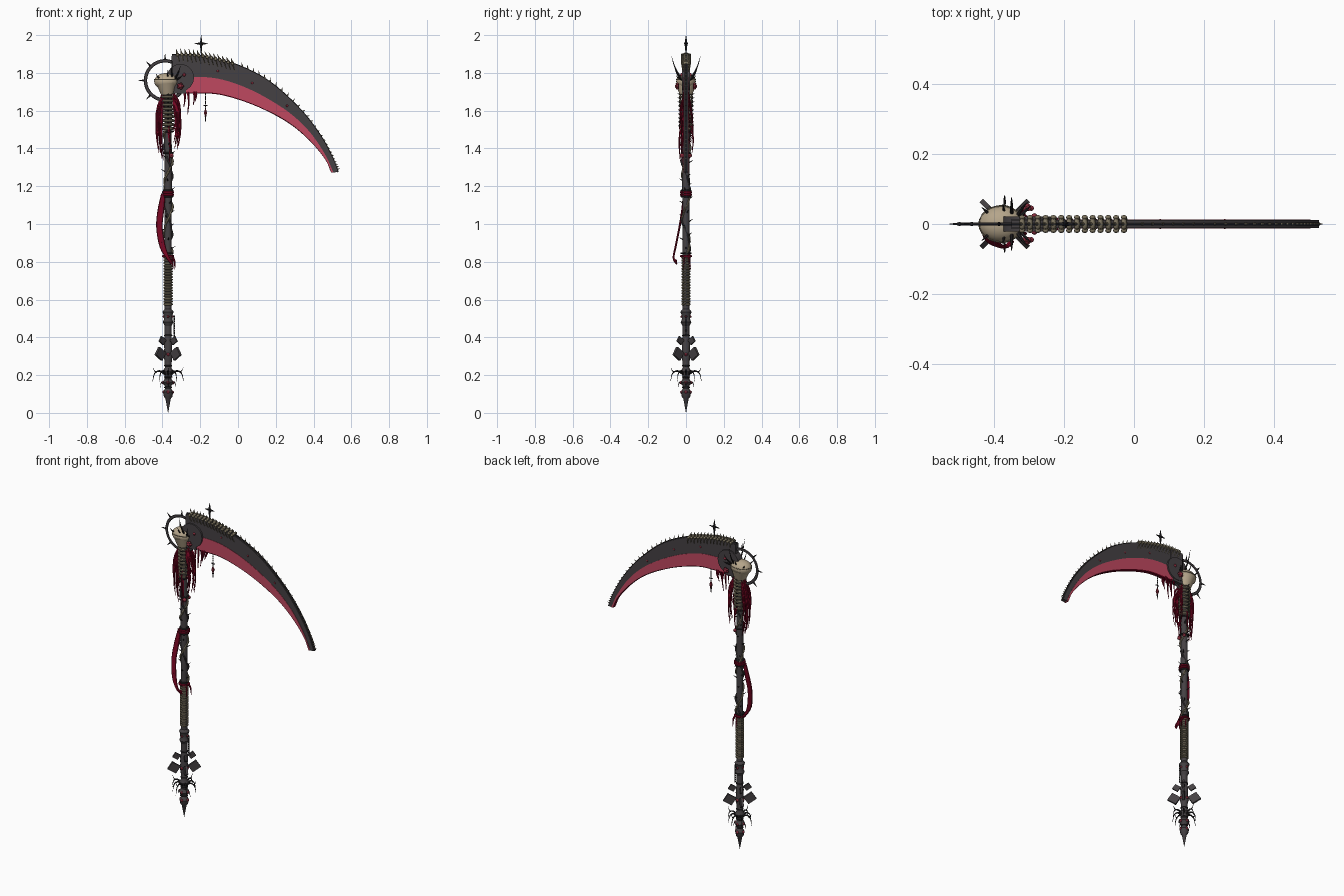
import bpy, bmesh, math, random
from mathutils import Vector as V, Matrix as M

if "Cube" in bpy.data.objects:
    bpy.data.objects.remove(bpy.data.objects["Cube"])
random.seed(4)
SX = -0.37  # shaft axis

def mat(name, r, g, b):
    m = bpy.data.materials.new(name); m.diffuse_color = (r, g, b, 1); return m
IRON = mat("dark_iron", .06, .053, .057)
BLACK = mat("black_iron", .02, .018, .02)
BONE = mat("pale_bone", .46, .375, .255)
OLD = mat("old_bone", .20, .17, .112)
RED = mat("blade_red", .52, .065, .115)
CLOTH = mat("dark_red_cloth", .18, .002, .016)
GEM = mat("dull_red_gem", .24, .025, .045)

def part(name, build, *mats):
    bm = bmesh.new(); build(bm)
    bmesh.ops.recalc_face_normals(bm, faces=bm.faces)
    me = bpy.data.meshes.new(name); bm.to_mesh(me); bm.free()
    for m in mats: me.materials.append(m)
    me.shade_smooth(); me.set_sharp_from_angle(angle=math.radians(35))
    ob = bpy.data.objects.new(name, me); bpy.context.collection.objects.link(ob)
    return ob

def cone(bm, p, q, r1, r2=.0005, n=8):
    p, q = V(p), V(q); d = q - p
    bmesh.ops.create_cone(bm, cap_ends=True, segments=n, radius1=r1, radius2=r2, depth=d.length,
        matrix=M.Translation((p + q) / 2) @ d.to_track_quat('Z', 'Y').to_matrix().to_4x4())

def ball(bm, c, s, n=12):
    s = s if isinstance(s, tuple) else (s, s, s)
    bmesh.ops.create_uvsphere(bm, u_segments=n, v_segments=max(6, n * 2 // 3), radius=1,
        matrix=M.Translation(c) @ M.Diagonal((*s, 1)))

def box(bm, c, s, rot=M()):
    bmesh.ops.create_cube(bm, size=1, matrix=M.Translation(c) @ rot @ M.Diagonal((*s, 1)))

def spline(pts, n):
    pts = [V(p) for p in pts]; out = []
    for i in range(n + 1):
        t = i / n * (len(pts) - 1); k = min(int(t), len(pts) - 2); t -= k
        b, c = pts[k], pts[k + 1]
        a = pts[k - 1] if k else 2 * b - c
        d = pts[k + 2] if k + 2 < len(pts) else 2 * c - b
        out.append(.5 * (2 * b + (c - a) * t + (2 * a - 5 * b + 4 * c - d) * t * t + (3 * b - a - 3 * c + d) * t ** 3))
    return out

def tube(bm, pts, r0, r1, n=6, flat=1.0, closed=False):
    rings, N = [], len(pts)
    for i, p in enumerate(pts):
        d = (pts[(i + 1) % N] - pts[i - 1]) if closed else pts[min(i + 1, N - 1)] - pts[max(i - 1, 0)]
        d.normalize()
        u = d.cross(V((0, 1, 0)) if abs(d.y) < .9 else V((1, 0, 0))).normalized(); v = d.cross(u)
        r = r0 + (r1 - r0) * i / (N - 1)
        rings.append([bm.verts.new(p + r * (u * math.cos(a) + v * flat * math.sin(a)))
                      for a in (math.tau * k / n for k in range(n))])
    for i in range(N if closed else N - 1):
        A, B = rings[i], rings[(i + 1) % N]
        for k in range(n):
            bm.faces.new((A[k], A[(k + 1) % n], B[(k + 1) % n], B[k]))
    if not closed:
        bm.faces.new(rings[0]); bm.faces.new(rings[-1])

def lathe(bm, prof, n=12):
    tops = [[bm.verts.new((SX + r * math.cos(math.tau * k / n), r * math.sin(math.tau * k / n), z))
             for k in range(n)] for z, r in prof]
    for A, B in zip(tops, tops[1:]):
        for k in range(n): bm.faces.new((A[k], A[(k + 1) % n], B[(k + 1) % n], B[k]))
    bm.faces.new(tops[0]); bm.faces.new(tops[-1])

def pol(r, a, z): return V((SX + r * math.cos(a), r * math.sin(a), z))
def torus(bm, z, R, r, n=16):
    tube(bm, [pol(R, math.tau * k / n, z) for k in range(n)], r, r, 6, closed=True)

# ---- blade: spine, colour boundary and cutting edge curves
N = 44
top = spline([(-.35, 0, 1.895), (-.25, 0, 1.895), (-.148, 0, 1.88), (.01, 0, 1.835), (.17, 0, 1.75), (.328, 0, 1.607), (.434, 0, 1.47), (.497, 0, 1.356), (.529, 0, 1.275)], N)
mid = spline([(-.34, 0, 1.77), (-.243, 0, 1.778), (-.12, 0, 1.772), (.01, 0, 1.735), (.143, 0, 1.672), (.275, 0, 1.587), (.38, 0, 1.487), (.46, 0, 1.37), (.505, 0, 1.273)], N)
low = spline([(-.33, 0, 1.70), (-.254, 0, 1.69), (-.12, 0, 1.688), (.01, 0, 1.656), (.143, 0, 1.603), (.275, 0, 1.529), (.38, 0, 1.44), (.46, 0, 1.344), (.493, 0, 1.272)], N)

def slab(A, B, ya, yb):
    def f(bm):
        rows = [[bm.verts.new((p.x, y, p.z)) for p, y in ((a, ya), (b, yb), (b, -yb), (a, -ya))] for a, b in zip(A, B)]
        for R, S in zip(rows, rows[1:]):
            for k in range(4): bm.faces.new((R[k], R[(k + 1) % 4], S[(k + 1) % 4], S[k]))
        bm.faces.new(rows[0]); bm.faces.new(rows[-1])
    return f
edge = [b.lerp(m, .07) for b, m in zip(low, mid)]
part("blade_body", slab(top, mid, .011, .011), IRON)
part("blade_red_face", slab(mid, edge, .013, .013), RED)
part("blade_cutting_edge", slab(edge, low, .013, .010), CLOTH)
part("blade_spine_ridge", lambda bm: tube(bm, top, .005, .005, 6), BLACK)

def blade_thorns(bm):
    for i in range(17, N):
        d = (top[i] - mid[i]).normalized()
        cone(bm, top[i], top[i] + d * .022 + V((-.006, 0, .004)), .005, n=6)
part("blade_thorns", blade_thorns, OLD)
def blade_studs(bm):
    for i in (12, 19, 26):
        p = top[i].lerp(mid[i], .6)
        for s in (1, -1): ball(bm, p + V((0, .011 * s, 0)), (.006, .003, .006), 8)
part("blade_studs", blade_studs, GEM)

# ---- vertebrae and short ribs along the blade back
def at(x):
    i = next(k for k in range(N) if top[k + 1].x >= x)
    t = (x - top[i].x) / (top[i + 1].x - top[i].x)
    return top[i].lerp(top[i + 1], t), (top[i] - mid[i]).normalized()
def vertebrae(bm):
    for k in range(14):
        p, d = at(-.32 + k * .0224)
        ball(bm, p, (.009, .020, .012), 8)
        cone(bm, p, p + d * .032 + V((-.006, 0, 0)), .007, n=6)
        for s in (1, -1):
            ball(bm, p + V((0, .019 * s, 0)), (.009, .007, .008), 8)
            tube(bm, spline([p + V((0, .018 * s, 0)), p + V((.004, .02 * s, -.02)), p + V((.010, .011 * s, -.04))], 5), .004, .002, 5)
part("blade_vertebrae", vertebrae, OLD)

# ---- star finial on top
def star(bm):
    c = V((-.195, 0, 1.955))
    for d, l in (((0, 0, 1), .045), ((0, 0, -1), .07), ((1, 0, 0), .036), ((-1, 0, 0), .036)):
        cone(bm, c, c + V(d) * l, .008, n=6)
    for s in (1, -1): cone(bm, c, c + V((0, .012 * s, 0)), .008, n=6)
part("star_finial", star, BLACK)

# ---- blade mount
def mount(bm):
    cone(bm, (-.305, -.022, 1.775), (-.305, .022, 1.775), .072, .072, 24)
    box(bm, (-.305, 0, 1.85), (.09, .028, .08)); box(bm, (-.32, 0, 1.72), (.09, .04, .06))
part("blade_mount", mount, IRON)
def mount_gems(bm):
    for s in (1, -1):
        for a in range(5):
            t = math.tau * a / 5
            ball(bm, (-.305 + .011 * math.cos(t), .045 * s, 1.73 + .011 * math.sin(t)), .008, 8)
        ball(bm, (-.305, .048 * s, 1.73), .011, 10); ball(bm, (-.285, .022 * s, 1.79), .009, 8)
part("mount_blossoms", mount_gems, GEM)

# ---- spiked ring
RC = V((-.386, 0, 1.76))
def RP(a, r): return RC + V((math.cos(a), 0, math.sin(a))) * r
part("ring", lambda bm: tube(bm, [RP(math.tau * k / 48, .104) for k in range(48)], .009, .009, 8, .45, closed=True), IRON)
def ring_spikes(bm):
    for k in range(5):
        a = math.radians(90 + k * 45)
        cone(bm, RP(a, .108), RP(a, .144), .006, n=6); ball(bm, RP(a, .113), .006, 8)
part("ring_spikes", ring_spikes, BLACK)

# ---- skull, brow band and horns
def skull(bm):
    ball(bm, (-.38, 0, 1.755), (.064, .052, .044), 24)
    cone(bm, (-.372, 0, 1.685), (-.378, 0, 1.745), .034, .055, 20)
part("skull", skull, BONE)
part("skull_band", lambda bm: tube(bm, [V((-.38 + .0625 * math.cos(a), .051 * math.sin(a), 1.764)) for a in (math.tau * k / 24 for k in range(24))], .003, .003, 5, closed=True), OLD)
def horns(bm):
    for s in (1, -1):
        for x, dx, h, o in ((-.35, .0, .125, .055), (-.335, .03, .07, .04), (-.37, -.005, .05, .035), (-.41, -.025, .03, .025), (-.325, .03, .02, .03)):
            p = V((x, .022 * s, 1.765))
            tube(bm, spline([p, p + V((dx * .6, o * .65 * s, h * .5)), p + V((dx, o * s, h))], 8), .006, .0008, 6)
part("horns", horns, BLACK)

# ---- shaft
part("shaft", lambda bm: lathe(bm, [(.3, .018), (.9, .018), (1.2, .02), (1.5, .019), (1.74, .022)]), IRON)
def neck(bm):
    for k in range(9): torus(bm, 1.505 + k * .021, .026 + .005 * (k / 9), .008)
part("neck_rings", neck, OLD)
def neck_spurs(bm):
    for k in range(9):
        for s in (1, -1): cone(bm, (SX, .026 * s, 1.515 + k * .021), (SX, .044 * s, 1.522 + k * .021), .006, n=6)
part("neck_spurs", neck_spurs, BLACK)
def grip(bm):
    for k in range(18): torus(bm, .575 + k * .0145, .0195, .006, 12)
part("grip_wrap", grip, OLD)
def vine(ph, tw, r):
    return lambda bm: tube(bm, [pol(.021 + .004 * math.sin(i * .9), ph + tw * i / 60, .84 + .67 * i / 60) for i in range(61)], r, r, 6)
part("vine_a", vine(0, 17, .006), OLD); part("vine_b", vine(2.5, -14, .005), IRON)
def thorns(bm):
    for i in range(26):
        z = .87 + i * .024; a = i * 2.4
        cone(bm, pol(.018, a, z), pol(.038, a, z + .012), .004, n=5)
part("shaft_thorns", thorns, BLACK)
def bands(bm):
    for z in (.845, 1.145, 1.178, 1.375, 1.49): torus(bm, z, .024, .005)
part("shaft_bands", bands, BLACK)
part("shaft_gems", lambda bm: (ball(bm, (-.352, -.022, 1.362), .012, 8), ball(bm, (-.352, .022, 1.362), .010, 8),
    [ball(bm, pol(.022, a, .51), .007, 8) for a in (0, 1.57, 3.14, 4.71)]), GEM)

# ---- hanging hair and cloth
def tassels(bm):
    for k in range(46):
        s = 1 if k % 2 else -1
        a = (0 if s > 0 else math.pi) + random.uniform(-.6, .6)
        r, L = random.uniform(.036, .064), random.uniform(.15, .33 if s < 0 else .28)
        z = 1.69 - random.uniform(0, .03)
        tube(bm, spline([pol(.03, a, z), pol(r, a, z - L * .3), pol(r + .004, a + .15, z - L * .7), pol(r - .006, a + random.uniform(-.2, .3), z - L)], 8), .007, .0015, 5, .5)
    for x, L in ((-.285, .07), (-.265, .11), (-.235, .06), (-.225, .04)):
        for s in (1, -1): tube(bm, spline([(x, .01 * s, 1.70), (x + .004, .016 * s, 1.70 - L / 2), (x - .002, .012 * s, 1.69 - L)], 6), .008, .002, 5, .5)
    for y, z0, z1 in ((-.03, 1.54, 1.33), (-.018, 1.5, 1.31), (.032, 1.52, 1.38)):
        tube(bm, spline([(SX, y * .8, z0), (SX + .01, y * 1.2, (z0 + z1) / 2), (SX + .005, y, z1)], 6), .007, .002, 5, .9)
part("hair_tassels", tassels, CLOTH)
def ribbon(bm):
    for z in (1.155, 1.168, .83): torus(bm, z, .026, .007)
    for o in (0, .012):
        tube(bm, spline([(-.395, -.01, 1.16), (-.415 + o, -.02, 1.07), (-.422 + o, -.035, .98), (-.405 + o, -.055, .88), (-.37, -.066, .82), (-.35, -.05, .79 + o)], 18), .012, .009, 8, .5)
    for x, y in ((-.345, -.01), (-.335, .015), (-.36, .02)):
        tube(bm, spline([(SX, y, .84), (x - .003, y, .81), (x, y * 1.3, .76)], 5), .010, .002, 5, .5)
part("cloth_ribbon", ribbon, CLOTH)

# ---- chains and pendant
def chains(bm):
    for k in range(7): ball(bm, (-.172, 0, 1.685 - k * .012), (.003, .003, .006), 6)
    box(bm, (-.172, 0, 1.628), (.022, .004, .004)); cone(bm, (-.172, 0, 1.57), (-.172, 0, 1.535), .005, n=6)
    for k in range(9): ball(bm, (-.338, 0, .51 - k * .0125), (.005, .004, .007), 6)
part("chains", chains, BLACK)
part("pendant_gem", lambda bm: (cone(bm, (-.172, 0, 1.59), (-.172, 0, 1.615), .01, n=6), cone(bm, (-.172, 0, 1.59), (-.172, 0, 1.56), .01, n=6)), GEM)

# ---- pommel
part("lower_collar", lambda bm: lathe(bm, [(.46, .018), (.48, .028), (.495, .022), (.52, .024), (.535, .03), (.55, .018)]), IRON)
part("pommel", lambda bm: lathe(bm, [(0, .0005), (.075, .014), (.085, .022), (.11, .027), (.13, .016), (.145, .018), (.16, .03), (.18, .018), (.2, .02), (.22, .028), (.24, .017), (.28, .02), (.31, .026), (.34, .02), (.37, .023), (.40, .018)]), IRON)
def pommel_rings(bm):
    for z, r in ((.135, .017), (.19, .019), (.25, .018), (.41, .019)): torus(bm, z, r, .004)
part("pommel_rings", pommel_rings, BLACK)
part("pommel_gems", lambda bm: [ball(bm, pol(r, a, z), .009, 8) for z, r in ((.11, .022), (.16, .025), (.31, .022)) for a in (0, 1.571, 3.142, 4.712)], GEM)
def fins(bm):  # plates on the four diagonals
    for k in range(4):
        a = (k + .5) * math.pi / 2; R = M.Rotation(a, 4, 'Z')
        for r, z, s, t in ((.058, .313, .056, .014), (.044, .383, .036, .010)):
            box(bm, pol(r, a, z), (s, t, s * .9), R @ M.Rotation(math.radians(-33), 4, 'Y'))
            cone(bm, pol(.01, a, z), pol(r, a, z), .007, .006, 6)
part("pommel_fins", fins, IRON)
def claws(bm):
    for k in range(8):
        a = k * math.pi / 4; f = 1 if k % 2 == 0 else .8
        tube(bm, spline([pol(.015, a, .205), pol(.045 * f, a, .222), pol(.072 * f, a, .208), pol(.082 * f, a, .165)], 8), .007, .0008, 6)
        if k % 2 == 0:
            tube(bm, spline([pol(.06, a, .217), pol(.072, a, .222), pol(.08, a, .24)], 4), .004, .0006, 5)
            tube(bm, spline([pol(.02, a, .165), pol(.036, a, .16), pol(.042, a, .135)], 5), .005, .0006, 5)
part("pommel_claws", claws, BLACK)

for m in bpy.data.materials:
    if m.users and not m.is_grease_pencil:
        m.use_nodes = True
        m.node_tree.nodes["Principled BSDF"].inputs["Base Color"].default_value = m.diffuse_color
